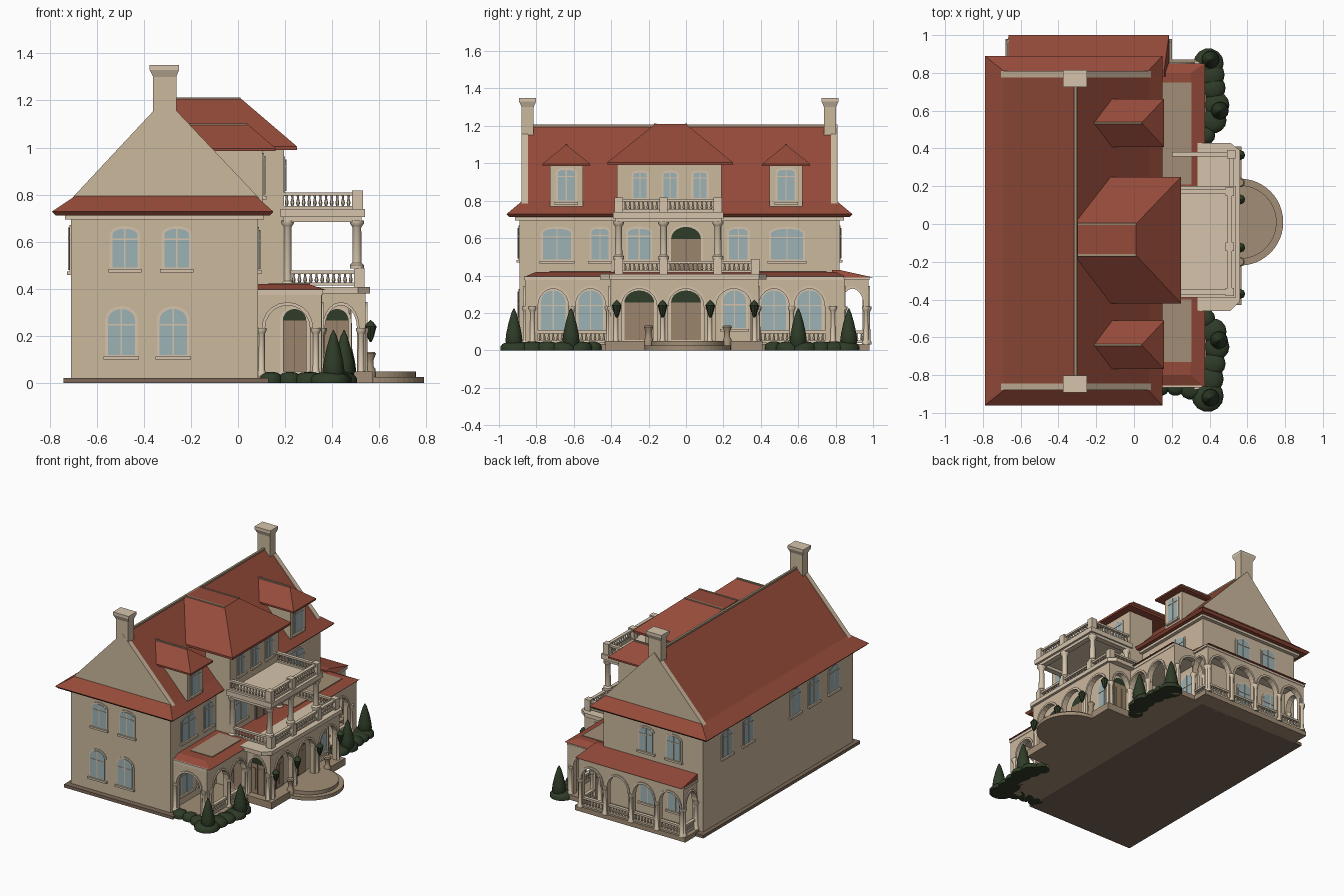
import bpy, bmesh, math

if "Cube" in bpy.data.objects:
    bpy.data.objects.remove(bpy.data.objects["Cube"])


def material(name, rgb):
    m = bpy.data.materials.new(name)
    m.diffuse_color = (*rgb, 1)
    m.use_nodes = True
    m.node_tree.nodes["Principled BSDF"].inputs["Base Color"].default_value = m.diffuse_color
    return m


WALL = material("beige_wall", (0.60, 0.48, 0.34))
TRIM = material("cream_trim", (0.66, 0.55, 0.41))
ROOF = material("red_roof", (0.30, 0.070, 0.042))
GLASS = material("blue_glass", (0.34, 0.45, 0.47))
GREEN = material("dark_green", (0.028, 0.045, 0.021))
DOOR = material("brown_door", (0.33, 0.235, 0.15))
STONE = material("tan_stone", (0.36, 0.27, 0.18))
BASE = material("brown_base", (0.20, 0.14, 0.10))


def finish(name, bm, mat, smooth=False):
    bmesh.ops.remove_doubles(bm, verts=bm.verts, dist=1e-5)
    bmesh.ops.recalc_face_normals(bm, faces=bm.faces)
    me = bpy.data.meshes.new(name)
    bm.to_mesh(me)
    bm.free()
    me.materials.append(mat)
    if smooth:
        me.polygons.foreach_set("use_smooth", [True] * len(me.polygons))
        me.set_sharp_from_angle(angle=math.radians(40))
    ob = bpy.data.objects.new(name, me)
    bpy.context.collection.objects.link(ob)
    return ob


def loft(bm, rings):
    vs = [[bm.verts.new(p) for p in r] for r in rings]
    n = len(vs[0])
    for a, b in zip(vs, vs[1:]):
        for i in range(n):
            bm.faces.new((a[i], a[(i + 1) % n], b[(i + 1) % n], b[i]))
    bm.faces.new(vs[0][::-1])
    bm.faces.new(vs[-1])


def prism(name, pts, axis, a, b, mat):
    at = {"x": lambda p, q, t: (t, p, q), "y": lambda p, q, t: (p, t, q), "z": lambda p, q, t: (p, q, t)}[axis]
    bm = bmesh.new()
    loft(bm, [[at(p, q, t) for p, q in pts] for t in (a, b)])
    return finish(name, bm, mat)


def frustum(name, r0, z0, r1, z1, mat, bm=None):
    own = bm is None
    bm = bm or bmesh.new()
    loft(bm, [[(r[0], r[2], z), (r[1], r[2], z), (r[1], r[3], z), (r[0], r[3], z)] for r, z in ((r0, z0), (r1, z1))])
    if own:
        finish(name, bm, mat)


def box(name, x0, x1, y0, y1, z0, z1, mat, bm=None):
    frustum(name, (x0, x1, y0, y1), z0, (x0, x1, y0, y1), z1, mat, bm)


def turned(name, x, y, prof, mat, n=14, bm=None):
    own = bm is None
    bm = bm or bmesh.new()
    ang = [2 * math.pi * i / n for i in range(n)]
    loft(bm, [[(x + r * math.cos(t), y + r * math.sin(t), z) for t in ang] for r, z in prof])
    if own:
        finish(name, bm, mat, True)


def column(name, x, y, z0, z1, r):
    turned(name, x, y, [(r * 1.5, z0), (r * 1.5, z0 + .015), (r, z0 + .025), (r * .9, z1 - .03),
                        (r * 1.15, z1 - .022), (r * 1.5, z1 - .012), (r * 1.5, z1)], TRIM)


def railing(name, axis, pos, u0, u1, z0, z1):
    bm = bmesh.new()
    def bar(a, b, c, d, t):
        args = (pos - t, pos + t, a, b) if axis == "x" else (a, b, pos - t, pos + t)
        box("", *args, c, d, None, bm)
    bar(u0, u1, z1 - .014, z1, .012)
    bar(u0, u1, z0, z0 + .012, .011)
    n = max(2, round((u1 - u0) / .024))
    h = z1 - z0
    for i in range(n):
        u = u0 + (i + .5) * (u1 - u0) / n
        x, y = (pos, u) if axis == "x" else (u, pos)
        turned("", x, y, [(.004, z0 + .01), (.0085, z0 + h * .35), (.004, z0 + h * .65), (.006, z1 - .012)], None, 6, bm)
    finish(name, bm, TRIM)


def arch(c, r, zs, h, n=10):
    return [(c - r * math.cos(math.pi * i / n), zs + h * math.sin(math.pi * i / n)) for i in range(n + 1)]


def arcade(name, axis, pos, u0, u1, centers, r, sign, rail=True, zb=.03, zs=.235, h=.095, zt=.385):
    pts = [(u0, zb)]
    for c in centers:
        pts += [(c - r, zb)] + arch(c, r, zs, h) + [(c + r, zb)]
    prism(name, pts + [(u1, zb), (u1, zt), (u0, zt)], axis, pos - .017, pos + .017, WALL)
    # raised arch mouldings, pier columns and balustrades
    for c in centers:
        ring = arch(c, min(r + .014, r * 1.16), zs, h + .014) + arch(c, r, zs, h)[::-1]
        prism(name + "_moulding", ring, axis, pos + sign * .01, pos + sign * .024, TRIM)
        if rail:
            railing(name + "_balustrade", axis, pos, c - r, c + r, .04, .105)
    edges = [u0] + [v for c in centers for v in (c - r, c + r)] + [u1]
    for a, b in zip(edges[::2], edges[1::2]):
        m, p = (a + b) / 2, pos + sign * .012
        column(name + "_column", *((p, m) if axis == "x" else (m, p)), zb, zs, .014)


def window(name, axis, pos, sign, u, z0, w, h, rise=.22, door=False):
    def plate(part, pts, d, mat):
        prism(name + part, pts, axis, pos - sign * .004, pos + sign * d, mat)
    def rect(a, b, c, d):
        return [(a, c), (b, c), (b, d), (a, d)]
    def shape(g):
        r, zs = w / 2 + g, z0 + h - rise * w
        return [(u - r, z0 - g)] + arch(u, r, zs, rise * w + g) + [(u + r, z0 - g)]
    plate("_frame", shape(.012), .005, TRIM)
    plate("_pane", shape(0), .008, GREEN if door else GLASS)
    zs = z0 + h - rise * w
    if door:
        plate("_leaves", rect(u - w / 2, u + w / 2, z0, zs), .012, DOOR)
        plate("_seam", rect(u - .002, u + .002, z0, zs), .014, BASE)
        for s in (-1, 1):
            plate("_panel", rect(u + s * w / 4 - .012, u + s * w / 4 + .012, z0 + .03, zs - .03), .015, DOOR)
    else:
        plate("_mullion", rect(u - .003, u + .003, z0, z0 + h), .011, TRIM)
        plate("_transom", rect(u - w / 2, u + w / 2, zs - .025, zs - .019), .011, TRIM)
        plate("_sill", rect(u - w / 2 - .018, u + w / 2 + .018, z0 - .02, z0 - .006), .016, TRIM)


# ground slabs and porch floors
box("base_slab", -.74, .13, -.93, .86, 0, .022, BASE)
box("front_porch_floor", 0, .38, -.87, .87, 0, .035, STONE)
box("side_porch_floor", -.68, .2, .8, .98, 0, .035, STONE)
box("portico_floor", .3, .57, -.43, .41, 0, .05, STONE)
for r, z in ((.23, .025), (.195, .05)):
    prism("round_step", [(.56 + r * math.sin(math.pi * i / 24), .01 - r * math.cos(math.pi * i / 24)) for i in range(25)], "z", 0, z, STONE)

# main walls, central bay, portico core
box("main_walls", -.71, .085, -.89, .82, .02, .73, WALL)
box("cornice", -.735, .11, -.915, .845, .695, .718, TRIM)
box("central_bay", 0, .195, -.37, .19, .38, .99, WALL)
box("portico_core", .08, .47, -.365, .345, .03, .385, WALL)

# main roof with skirt eaves, gable ends and chimneys
E = (-.79, .15, -.96, .89)
frustum("eave_band", (-.775, .135, -.945, .875), .712, E, .728, ROOF)
frustum("skirt_roof", E, .728, (-.69, .075, -.88, .81), .795, ROOF)
prism("main_roof", [(-.70, .785), (.085, .785), (-.31, 1.203)], "y", -.86, .79, ROOF)
for y0, y1 in ((-.88, -.845), (.775, .81)):
    prism("gable_end", [(-.705, .785), (.09, .785), (-.31, 1.208)], "y", y0, y1, WALL)
box("ridge_cap", -.318, -.302, -.85, .78, 1.19, 1.207, STONE)
for y in (-.847, .77):
    box("chimney_shaft", -.36, -.262, y - .032, y + .032, 1.0, 1.31, WALL)
    frustum("chimney_flare", (-.36, -.262, y - .032, y + .032), 1.30, (-.375, -.25, y - .045, y + .045), 1.33, TRIM)
    box("chimney_cap", -.375, -.25, y - .045, y + .045, 1.33, 1.35, TRIM)

# dormers
frustum("central_roof", (-.3, .25, -.42, .25), 1.005, (-.3, .01, -.165, 0), 1.21, ROOF)
box("central_eave", -.12, .25, -.42, .25, .99, 1.005, ROOF)
for y in (-.165, 0):
    box("central_ridge_cap", -.3, .01, y - .006, y + .006, 1.2, 1.213, STONE)
for y in (-.085 - .16, -.085, -.085 + .16):
    window("bay_window", "x", .195, 1, y, .815, .07, .135, .1)
for c in (-.64, .535):
    box("dormer_walls", -.2, .105, c - .088, c + .088, .75, .99, WALL)
    box("dormer_eave", -.12, .16, c - .128, c + .128, .985, .997, ROOF)
    frustum("dormer_roof", (-.3, .16, c - .128, c + .128), .997, (-.3, .04, c, c), 1.1, ROOF)
    box("dormer_ridge_cap", -.21, .04, c - .006, c + .006, 1.09, 1.103, STONE)
    window("dormer_window", "x", .105, 1, c, .8, .09, .165, .15)

# wall windows
for x in (-.48, -.26):
    for pos, s in ((-.89, -1), (.82, 1)):
        window("side_upper_window", "y", pos, s, x, .49, .105, .165)
        window("side_lower_window", "y", pos, s, x - .015, .12, .115, .195, .4)
for y in (.55, .31, -.23, -.44, -.67):
    window("back_window", "x", -.71, -1, y, .48, .1, .18)
for y, w in ((-.69, .15), (-.46, .09), (.28, .1), (.54, .17)):
    window("front_upper_window", "x", .085, 1, y, .485, w, .165, .15)
window("balcony_window", "x", .195, 1, -.25, .485, .12, .165, .15)
window("balcony_door", "x", .195, 1, 0, .42, .16, .24, .4, True)
for y in (-.71, -.51, .47, .66):
    window("porch_window", "x", .085, 1, y, .11, .13, .21, .45)
for y in (-.25, 0):
    window("entrance_door", "x", .47, 1, y, .055, .16, .265, .4, True)
window("entrance_window", "x", .47, 1, .26, .12, .12, .2, .45)
for x in (.24, .42):
    for pos, s in ((-.365, -1), (.345, 1)):
        window("portico_side_door", "y", pos, s, x, .05, .1, .265, .5, True)

# porch roofs and terraces
frustum("front_porch_roof", (.08, .375, -.86, .85), .395, (.08, .30, -.80, .80), .42, ROOF)
box("front_porch_cornice", .08, .36, -.865, .845, .375, .397, TRIM)
for y0, y1 in ((-.73, -.4), (.21, .75)):
    box("terrace", .13, .305, y0, y1, .4, .424, STONE)
box("side_porch_cornice", -.67, .19, .8, .98, .375, .39, TRIM)
frustum("side_porch_roof", (-.665, .185, .78, 1.0), .39, (-.665, .16, .78, .82), .43, ROOF)

# arcades
for cs, a, b in (((-.71, -.51), -.85, -.40), ((.47, .66), .38, .83)):
    arcade("front_arcade", "x", .34, a, b, cs, .082, 1)
for y, s in ((-.845, -1), (.83, 1)):
    arcade("porch_end_arcade", "y", y, .085, .355, [.21], .095, s, False)
arcade("side_arcade", "y", .96, -.66, .175, [-.555, -.345, -.14, .07], .083, 1)
for x, s in ((.16, 1), (-.645, -1)):
    arcade("side_porch_end", "x", x, .815, .975, [.89], .06, s)
arcade("portico_arcade", "x", .525, -.405, .385, [-.25, 0, .255], .095, 1, False)
for y, s in ((-.39, -1), (.37, 1)):
    arcade("portico_end_arcade", "y", y, .345, .54, [.437], .068, s, False)

# lower balcony
prism("lower_balcony", [(.1, -.41), (.35, -.46), (.51, -.46), (.56, -.41), (.56, .39), (.51, .43), (.3, .43), (.1, .39)], "z", .38, .408, TRIM)
posts = (-.36, -.12, .17, .37)
for a, b in zip(posts, posts[1:]):
    railing("lower_balcony_rail", "x", .515, a, b, .415, .478)
for y in (-.36, .37):
    railing("lower_balcony_side_rail", "y", y, .2, .515, .415, .478)
for y in posts:
    box("lower_balcony_post", .493, .537, y - .022, y + .022, .4, .488, TRIM)

# upper balcony on columns
for y in posts[:3]:
    column("balcony_column", .505, y, .486, .69, .02)
    box("upper_balcony_post", .485, .53, y - .022, y + .022, .72, .817, TRIM)
for y in (-.36, .17):
    column("balcony_wall_column", .21, y, .408, .69, .018)
    box("balcony_side_beam", .19, .525, y - .02, y + .02, .685, .71, TRIM)
    railing("upper_balcony_side_rail", "y", y, .195, .505, .74, .81)
box("balcony_front_beam", .485, .525, -.38, .19, .685, .71, TRIM)
box("upper_balcony_floor", .18, .54, -.39, .2, .705, .74, TRIM)
for a, b in zip(posts[:2], posts[1:3]):
    railing("upper_balcony_rail", "x", .508, a, b, .74, .81)

# lanterns and step pedestals
for y in (-.37, -.125, .13, .365):
    box("lantern_bracket", .53, .565, y - .004, y + .004, .236, .244, GREEN)
    turned("lantern", .563, y, [(.004, .175), (.012, .19), (.024, .235), (.026, .24), (.012, .258), (.001, .268)], GREEN, 8)
for y in (-.2, .22):
    turned("step_pedestal", .56, y, [(.024, 0), (.024, .06), (.016, .07), (.016, .1), (.026, .125), (.02, .132)], STONE)

# hedges and conical trees
mounds = [(.38, .47, .05), (.42, .55, .07), (.435, .63, .07), (.42, .72, .065), (.41, .79, .07), (.395, .85, .08),
          (.38, -.5, .05), (.42, -.57, .07), (.435, -.65, .07), (.42, -.74, .065), (.40, -.82, .075), (.39, -.91, .085),
          (.30, -.87, .06), (.22, -.86, .05), (.14, -.86, .05)]
for x, y, r in mounds:
    turned("hedge", x, y, [(r, 0), (r, .02), (r * .85, .035), (r * .5, .045), (r * .1, .048)], GREEN)
for x, y in ((.405, .87), (.455, .6), (.405, -.92), (.45, -.615)):
    turned("conical_tree", x, y, [(.035, .02), (.047, .05), (.042, .09), (.03, .145), (.014, .2), (.002, .225)], GREEN)
